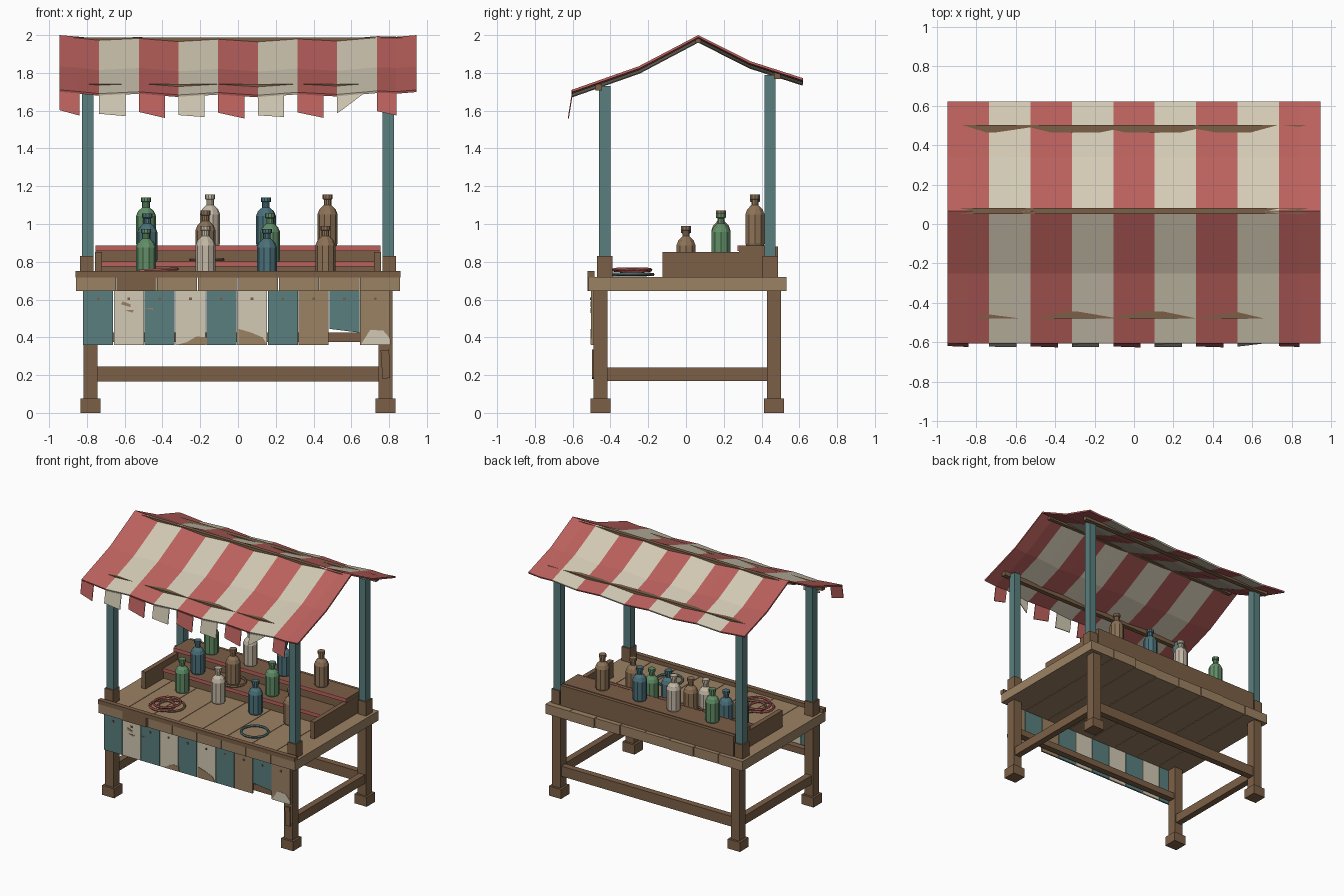
import bpy, bmesh, math, random
from mathutils import Matrix, Vector

random.seed(4)
default = bpy.data.objects.get("Cube")
if default:
    bpy.data.objects.remove(default, do_unlink=True)


def material(name, r, g, b):
    m = bpy.data.materials.new(name)
    m.use_nodes = True
    m.diffuse_color = (r, g, b, 1)
    m.node_tree.nodes["Principled BSDF"].inputs["Base Color"].default_value = (r, g, b, 1)
    return m


RED = material("faded red", .50, .12, .11)
CREAM = material("cream", .65, .59, .46)
TEAL = material("teal paint", .10, .21, .21)
WOOD = material("brown wood", .20, .115, .062)
PALE = material("light wood", .33, .22, .125)
GREEN = material("green glass", .12, .27, .135)
BLUE = material("blue glass", .07, .165, .195)
CLEAR = material("milky glass", .55, .48, .38)
AMBER = material("amber glass", .27, .17, .095)


def finish(name, bm, *mats):
    bmesh.ops.recalc_face_normals(bm, faces=bm.faces)
    mesh = bpy.data.meshes.new(name)
    bm.to_mesh(mesh)
    bm.free()
    for m in mats:
        mesh.materials.append(m)
    ob = bpy.data.objects.new(name, mesh)
    bpy.context.collection.objects.link(ob)
    return ob


def box(name, x, y, z, mat):
    """Block spanning the (low, high) pairs x, y and z."""
    bm = bmesh.new()
    bmesh.ops.create_cube(bm, size=1)
    for v in bm.verts:
        v.co = [(a + b) / 2 + c * (b - a) for (a, b), c in zip((x, y, z), v.co)]
    return finish(name, bm, mat)


def around(c, half):
    return (c - half, c + half)


def plate(name, points, y, depth, mat):
    """Outline in x and z, given depth towards the back."""
    bm = bmesh.new()
    face = bm.faces.new([bm.verts.new((px, y, pz)) for px, pz in points])
    ext = bmesh.ops.extrude_face_region(bm, geom=[face])
    for v in ext["geom"]:
        if isinstance(v, bmesh.types.BMVert):
            v.co.y += depth
    return finish(name, bm, mat)


# Legs, feet, sockets and posts at the four corners
for side, sx in (("left", 1), ("right", -1)):
    for end, leg_y, post_y, top in (("front", -.452, -.43, 1.73), ("back", .467, .445, 1.79)):
        tag = f"{end}_{side}"
        box("leg_" + tag, around(sx * .782, .037), around(leg_y, .037), (.07, .65), WOOD)
        box("foot_" + tag, around(sx * .782, .053), around(leg_y, .053), (0, .075), WOOD)
        box("socket_" + tag, around(sx * .8, .036), around(post_y, .041), (.715, .83), WOOD)
        box("post_" + tag, around(sx * .796, .03), around(post_y, .03), (.82, top), TEAL)
    box("side_stretcher_" + side, around(sx * .782, .025), (-.42, .44), (.17, .24), WOOD)
box("back_stretcher", (-.75, .75), around(.467, .025), (.165, .245), WOOD)
box("front_rail", (-.75, .75), around(-.452, .025), (.375, .425), WOOD)

# Table planks, front lip and a replaced plank end
pitch = 1.72 / 8
for i in range(8):
    x0 = -.86 + i * pitch
    box(f"table_plank_{i}", (x0 + .002, x0 + pitch - .002),
        (-.515, .525 + random.uniform(-.01, .01)), (.645, .72), PALE)
box("plank_end_patch", (-.642, -.438), (-.522, -.514), (.645, .718), WOOD)
box("front_lip", (-.86, .86), (-.522, -.485), (.718, .75), WOOD)

# Stepped display with red edging
box("low_step", (-.72, .72), (.10, .46), (.72, .80), WOOD)
box("high_step", (-.755, .755), (.28, .46), (.80, .885), WOOD)
box("low_step_edging", (-.72, .72), (.092, .10), (.775, .802), RED)
box("high_step_edging", (-.755, .755), (.272, .28), (.858, .886), RED)
box("display_back", (-.755, .755), (.45, .487), (.72, .88), WOOD)
for side, sx in (("left", 1), ("right", -1)):
    box("display_side_" + side, around(sx * .738, .018), (-.125, .45), (.72, .852), WOOD)

# Painted skirt boards, with worn patches and nails
board = .163
skirt = [TEAL, CREAM, TEAL, CREAM, TEAL, CREAM, TEAL, PALE, TEAL, PALE]
for i, mat in enumerate(skirt):
    a = -.82 + i * board
    b = a + board - .004
    low_a, low_b = (.445, .425) if i == 8 else (.36, .36)
    plate(f"skirt_board_{i}", [(a, .648), (b, .648), (b, low_b), (a, low_a)], -.503, .012, mat)
    c = (a + b) / 2
    box(f"nail_{i}", around(c, .007), (-.508, -.502), around(.605, .007), WOOD)
worn = [
    ("worn_corner", PALE, [(-.32, .361), (-.165, .361), (-.165, .40), (-.22, .405), (-.27, .375)]),
    ("worn_middle", PALE, [(.003, .361), (.155, .361), (.13, .40), (.07, .425), (.003, .445)]),
    ("paint_remnant", CREAM, [(.65, .361), (.808, .361), (.808, .39), (.77, .435), (.70, .44)]),
    ("scratch_upper", PALE, [(-.62, .575), (-.57, .56), (-.57, .575), (-.61, .59)]),
    ("scratch_lower", PALE, [(-.60, .545), (-.56, .53), (-.55, .545)]),
    ("scratch_right", PALE, [(-.50, .555), (-.45, .545), (-.45, .555)]),
]
for name, mat, points in worn:
    plate(name, points, -.506, .004, mat)
plate("leg_splint", [(.755, .33), (.80, .335), (.805, .185), (.765, .18)], -.498, .008, WOOD)

# Striped awning: sagging cloth over a bent roof line
HALF, STRIPES = .945, 9
WIDTH = 2 * HALF / STRIPES
ROOF = [(-.605, 1.71), (-.25, 1.835), (.065, 2.0), (.34, 1.862), (.62, 1.772)]


def sag(x):
    middle = 1 - (x / HALF) ** 2
    ripple = .007 * (1 - math.cos((x + HALF) / WIDTH * math.pi))
    return -.014 * middle - ripple * min(1, 4 * middle)


bm = bmesh.new()
rows = []
for y, z in ROOF:
    xs = [-HALF + k * WIDTH / 2 for k in range(2 * STRIPES + 1)]
    rows.append([bm.verts.new((x, y, z + sag(x))) for x in xs])
for r0, r1 in zip(rows, rows[1:]):
    for k in range(2 * STRIPES):
        f = bm.faces.new((r0[k], r0[k + 1], r1[k + 1], r1[k]))
        f.material_index = (k // 2) % 2
awning = finish("awning", bm, RED, CREAM)
if awning.data.polygons[0].normal.z < 0:
    awning.data.flip_normals()
solid = awning.modifiers.new("cloth thickness", "SOLIDIFY")
solid.thickness = .012
solid.offset = -1

# Ragged flaps along the front edge
for i in range(STRIPES):
    a = -HALF + i * WIDTH
    b = a + WIDTH * (.5 if i in (0, 8) else .66)
    top_a, top_b = 1.70 + sag(a), 1.70 + sag(b)
    low = [(b, top_b - .117), (a, top_a - .097)]
    if i == 7:
        low = [(a + .03, top_a - .07), (a, top_a - .09)]
    flap = plate(f"awning_flap_{i}", [(a, top_a), (b, top_b)] + low, -.605, .006,
                 CREAM if i % 2 else RED)
    for v in flap.data.vertices:
        v.co.y += (v.co.z - 1.69) * .16

# Roof beams
box("ridge_beam", (-.88, .88), around(.065, .015), (1.958, 1.988), WOOD)
box("front_beam", (-.88, .88), around(-.462, .018), (1.706, 1.742), WOOD)
box("back_beam", (-.88, .88), around(.483, .018), (1.768, 1.804), WOOD)

# Bottles: one turned profile
PROFILE = [(.048, 0), (.053, .012), (.053, .16), (.043, .185), (.02, .207),
           (.02, .235), (.027, .238), (.027, .26)]


def bottle(name, x, y, z, height, mat, sides=10):
    bm = bmesh.new()
    rings = []
    for r, h in PROFILE:
        angles = [2 * math.pi * k / sides for k in range(sides)]
        rings.append([bm.verts.new((x + r * math.cos(t), y + r * math.sin(t), z + h * height))
                      for t in angles])
    for lo, hi in zip(rings, rings[1:]):
        for k in range(sides):
            n = (k + 1) % sides
            bm.faces.new((lo[k], lo[n], hi[n], hi[k]))
    bm.faces.new(rings[0])
    bm.faces.new(rings[-1])
    finish(name, bm, mat)


shelves = [
    ("front", .0, .72, [(-.487, GREEN), (-.172, CLEAR), (.153, BLUE), (.463, AMBER)]),
    ("middle", .185, .80, [(-.48, BLUE), (-.172, AMBER), (.17, GREEN)]),
    ("top", .365, .885, [(-.487, GREEN), (-.148, CLEAR), (.148, BLUE), (.474, AMBER)]),
]
for shelf, y, z, stock in shelves:
    for n, (x, mat) in enumerate(stock):
        bottle(f"bottle_{shelf}_{n}", x, y, z, 1.04 if n % 2 else .98, mat)


# Throwing rings
def ring(name, centre, radius, tilt, mat, tube=.009, major=20, minor=6):
    bm = bmesh.new()
    place = Matrix.Translation(centre) @ Matrix.Rotation(tilt, 4, "Y")
    grid = []
    for i in range(major):
        t = 2 * math.pi * i / major
        loop = []
        for j in range(minor):
            p = 2 * math.pi * j / minor
            d = radius + tube * math.cos(p)
            co = Vector((d * math.cos(t), d * math.sin(t), tube * math.sin(p)))
            loop.append(bm.verts.new(place @ co))
        grid.append(loop)
    for i in range(major):
        for j in range(minor):
            a, b, k = grid[i], grid[(i + 1) % major], (j + 1) % minor
            bm.faces.new((a[j], b[j], b[k], a[k]))
    finish(name, bm, mat)


ring("ring_red", (-.42, -.285, .757), .098, -.06, RED)
ring("ring_red_lower", (-.45, -.30, .731), .09, 0, RED)
ring("ring_tan", (-.39, -.27, .733), .095, 0, AMBER)
ring("ring_teal", (.35, -.29, .735), .098, 0, TEAL)
ring("ring_on_step", (-.165, .185, .811), .085, 0, AMBER)
